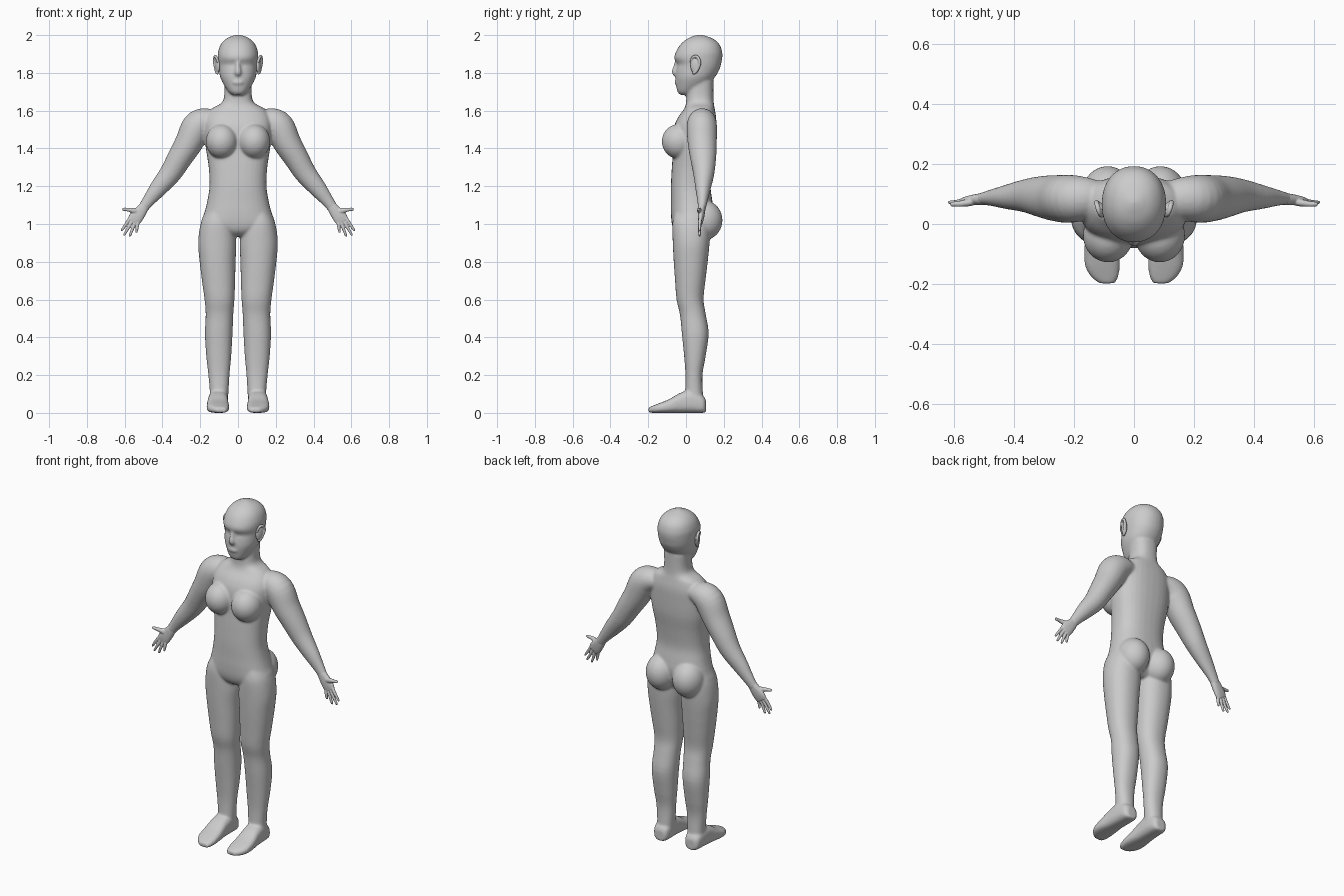
import bpy, bmesh, math
from mathutils import Vector, Matrix


def spline(pts, sub):
    # Catmull-Rom refinement of station tuples
    out = []
    for i in range(len(pts) - 1):
        p = [pts[max(0, min(len(pts) - 1, i + k))] for k in (-1, 0, 1, 2)]
        for s in range(sub):
            t = s / sub
            out.append([0.5 * (2 * b + (c - a) * t + (2 * a - 5 * b + 4 * c - d) * t * t
                               + (3 * b - a - 3 * c + d) * t ** 3) for a, b, c, d in zip(*p)])
    return out + [list(pts[-1])]


def tube(bm, stations, side=1, deep=(0, 1, 0), axis=None, power=2.0, n=32, sub=4):
    # stations: x, y, z, half width, half depth (depth lies along 'deep')
    st = spline(stations, sub)
    rings = []
    for i, (x, y, z, w, d) in enumerate(st):
        a, b = st[max(i - 1, 0)], st[min(i + 1, len(st) - 1)]
        t = Vector(axis) if axis else (Vector(b[:3]) - Vector(a[:3])).normalized()
        dv = Vector(deep)
        dv = (dv - t * dv.dot(t)).normalized()
        wv = dv.cross(t)
        ring = []
        for k in range(n):
            c, s = math.cos(2 * math.pi * k / n), math.sin(2 * math.pi * k / n)
            c = math.copysign(abs(c) ** (2 / power), c)
            s = math.copysign(abs(s) ** (2 / power), s)
            p = Vector((x, y, z)) + wv * (w * c) + dv * (d * s)
            ring.append(bm.verts.new((p.x * side, p.y, p.z)))
        rings.append(ring)
    for r, q in zip(rings, rings[1:]):
        for k in range(n):
            bm.faces.new((r[k], r[(k + 1) % n], q[(k + 1) % n], q[k]))
    bm.faces.new(rings[0])
    bm.faces.new(rings[-1])


def column(bm, rows, x=0.0, side=1, power=2.0):
    # upright loft from rows of z, front y, back y, x centre, half width
    tube(bm, [(cx, (f + b) / 2, z, w, (b - f) / 2) for z, f, b, cx, w in rows],
         side, axis=(0, 0, 1), power=power)


def blob(bm, centre, radii, side=1, tilt=0.0):
    m = (Matrix.Translation((centre[0] * side, centre[1], centre[2]))
         @ Matrix.Rotation(tilt * side, 4, 'Z') @ Matrix.Diagonal((*radii, 1)))
    bmesh.ops.create_icosphere(bm, subdivisions=4, radius=1, matrix=m)


def finish(name, bm, voxel, smooth):
    bmesh.ops.recalc_face_normals(bm, faces=bm.faces)
    for f in bm.faces:
        f.smooth = True
    me = bpy.data.meshes.new(name)
    bm.to_mesh(me)
    bm.free()
    ob = bpy.data.objects.new(name, me)
    bpy.context.collection.objects.link(ob)
    r = ob.modifiers.new("fuse", 'REMESH')
    r.mode, r.voxel_size, r.use_smooth_shade = 'VOXEL', voxel, True
    s = ob.modifiers.new("soften", 'SMOOTH')
    s.factor, s.iterations = 0.5, smooth
    return ob


body = bmesh.new()

# torso and neck
column(body, [(0.935, -0.03, 0.08, 0, 0.06), (0.96, -0.06, 0.11, 0, 0.13), (1.0, -0.075, 0.13, 0, 0.193),
              (1.06, -0.08, 0.145, 0, 0.178), (1.12, -0.08, 0.14, 0, 0.163), (1.2, -0.08, 0.13, 0, 0.151),
              (1.3, -0.075, 0.14, 0, 0.155), (1.4, -0.068, 0.155, 0, 0.17), (1.5, -0.066, 0.16, 0, 0.178),
              (1.56, -0.045, 0.16, 0, 0.172), (1.61, -0.01, 0.152, 0, 0.14), (1.64, 0.0, 0.147, 0, 0.088),
              (1.68, 0.002, 0.145, 0, 0.073), (1.76, 0.01, 0.145, 0, 0.074)], power=2.4)

# head
column(body, [(1.683, -0.03, 0.03, 0, 0.028), (1.70, -0.045, 0.06, 0, 0.05), (1.74, -0.053, 0.12, 0, 0.077),
              (1.78, -0.056, 0.155, 0, 0.095), (1.82, -0.052, 0.178, 0, 0.101), (1.845, -0.047, 0.185, 0, 0.104),
              (1.878, -0.062, 0.192, 0, 0.107), (1.91, -0.054, 0.192, 0, 0.106), (1.95, -0.03, 0.178, 0, 0.092),
              (1.98, 0.005, 0.145, 0, 0.064), (1.997, 0.045, 0.1, 0, 0.028), (2.002, 0.065, 0.08, 0, 0.008)],
       power=2.15)
# nose and lips
tube(body, [(0, -0.045, 1.875, 0.010, 0.012), (0, -0.052, 1.84, 0.011, 0.013),
            (0, -0.058, 1.805, 0.018, 0.018), (0, -0.05, 1.79, 0.015, 0.012)])
blob(body, (0, -0.048, 1.75), (0.03, 0.014, 0.014))

for side in (1, -1):
    # breast and buttock
    blob(body, (0.086, -0.038, 1.437), (0.084, 0.09, 0.092), side)
    blob(body, (0.088, 0.095, 1.02), (0.088, 0.098, 0.105), side)
    # leg
    column(body, [(1.06, -0.06, 0.12, 0.105, 0.065), (1.0, -0.072, 0.13, 0.11, 0.088),
                  (0.9, -0.07, 0.125, 0.11, 0.101), (0.8, -0.065, 0.115, 0.108, 0.095),
                  (0.7, -0.058, 0.103, 0.103, 0.088), (0.6, -0.05, 0.093, 0.098, 0.079),
                  (0.52, -0.032, 0.105, 0.098, 0.073), (0.42, -0.022, 0.12, 0.102, 0.073),
                  (0.3, -0.01, 0.104, 0.102, 0.066), (0.2, -0.003, 0.087, 0.101, 0.056),
                  (0.1, -0.005, 0.09, 0.1, 0.049), (0.03, -0.005, 0.095, 0.103, 0.05)], side=side, power=2.2)
    # foot
    tube(body, [(0.102, 0.106, 0.035, 0.025, 0.03), (0.103, 0.09, 0.045, 0.045, 0.045),
                (0.104, 0.03, 0.06, 0.052, 0.06), (0.106, -0.03, 0.053, 0.054, 0.053),
                (0.107, -0.09, 0.036, 0.059, 0.036), (0.105, -0.14, 0.026, 0.058, 0.026),
                (0.098, -0.175, 0.019, 0.046, 0.019), (0.09, -0.198, 0.015, 0.026, 0.013)],
         side, deep=(0, 0, 1), axis=(0, -1, 0), power=2.8)
    # arm
    tube(body, [(0.11, 0.088, 1.55, 0.045, 0.055), (0.165, 0.086, 1.545, 0.07, 0.072),
                (0.215, 0.084, 1.515, 0.082, 0.08), (0.26, 0.086, 1.43, 0.074, 0.077),
                (0.307, 0.091, 1.352, 0.066, 0.069), (0.358, 0.094, 1.268, 0.058, 0.056),
                (0.425, 0.09, 1.185, 0.046, 0.04), (0.48, 0.087, 1.115, 0.032, 0.026),
                (0.512, 0.083, 1.07, 0.027, 0.019)], side)

finish("body", body, 0.007, 6)

for side, label in ((1, "left"), (-1, "right")):
    # hand: palm, four fingers, thumb
    hand = bmesh.new()
    tube(hand, [(0.495, 0.084, 1.095, 0.026, 0.02), (0.515, 0.082, 1.067, 0.032, 0.019),
                (0.54, 0.079, 1.035, 0.037, 0.016), (0.556, 0.077, 1.012, 0.033, 0.011)], side, power=2.3)
    for bx, bz, tx, tz in ((0.572, 1.03, 0.615, 0.967), (0.558, 1.02, 0.602, 0.943),
                           (0.544, 1.014, 0.572, 0.938), (0.528, 1.014, 0.538, 0.958)):
        tube(hand, [(bx - 0.012, 0.078, bz + 0.018, 0.009, 0.009), (bx, 0.076, bz, 0.009, 0.009),
                    ((bx + tx) / 2, 0.072, (bz + tz) / 2, 0.0085, 0.0085),
                    (tx, 0.072, tz, 0.006, 0.006), (tx + 0.001, 0.072, tz - 0.004, 0.002, 0.002)], side, n=12)
    tube(hand, [(0.525, 0.08, 1.06, 0.018, 0.014), (0.55, 0.072, 1.07, 0.016, 0.013),
                (0.582, 0.067, 1.076, 0.010, 0.010), (0.607, 0.066, 1.078, 0.008, 0.008),
                (0.613, 0.066, 1.078, 0.003, 0.003)], side, n=12)
    finish(label + "_hand", hand, 0.003, 3)

    # ear: inner plate with a raised rim
    ear = bmesh.new()
    blob(ear, (0.109, 0.048, 1.84), (0.012, 0.026, 0.043), side, -0.3)
    tube(ear, [(0.108, 0.025, 1.855, 0.005, 0.005), (0.115, 0.035, 1.882, 0.007, 0.007),
               (0.122, 0.058, 1.886, 0.008, 0.008), (0.125, 0.072, 1.86, 0.008, 0.008),
               (0.12, 0.066, 1.83, 0.008, 0.008), (0.112, 0.048, 1.802, 0.008, 0.008),
               (0.106, 0.036, 1.797, 0.005, 0.005)], side, deep=(1, 0, 0), n=12)
    finish(label + "_ear", ear, 0.003, 3)
